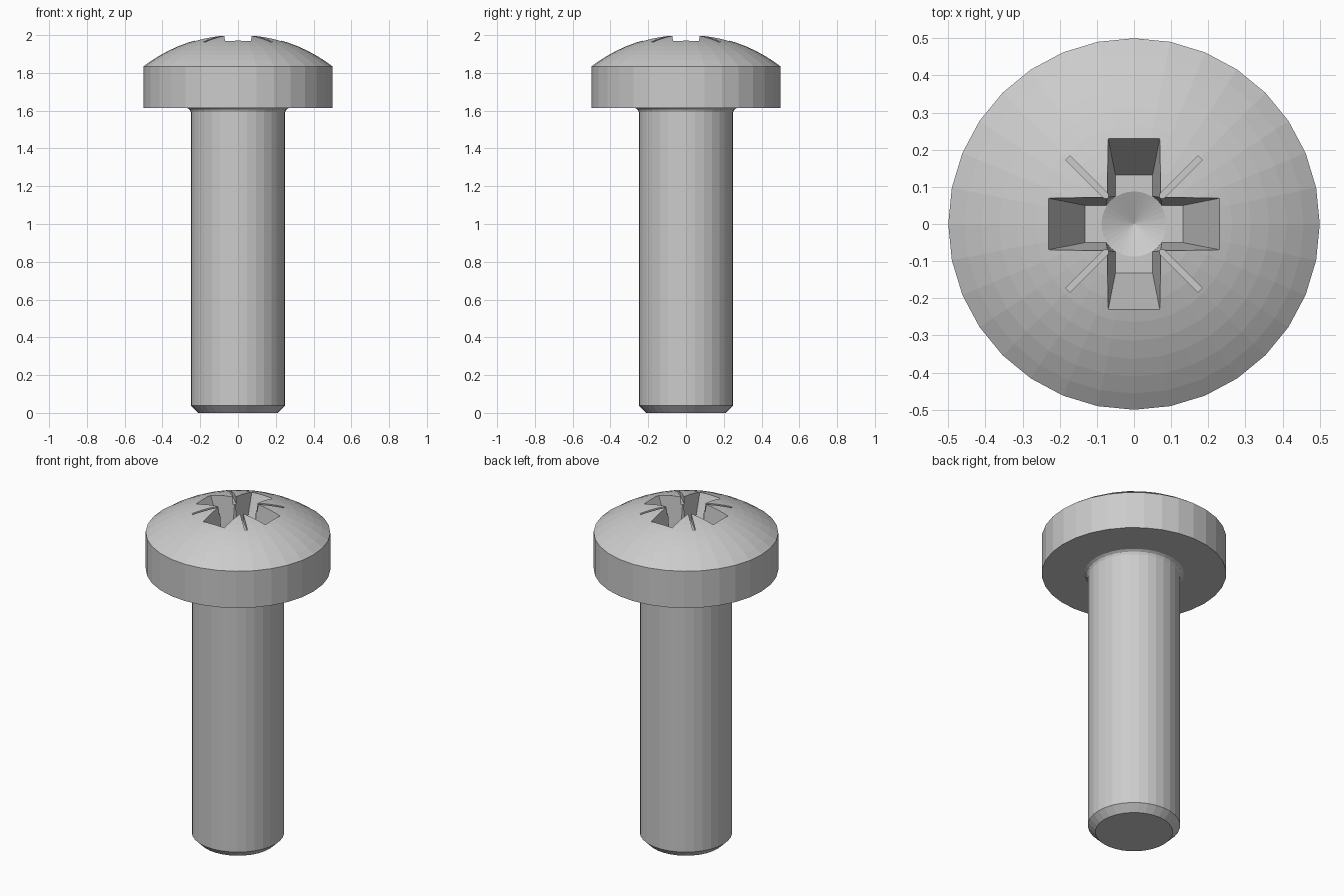
import bpy, bmesh, math

if "Cube" in bpy.data.objects:
    bpy.data.objects.remove(bpy.data.objects["Cube"])

SIDES = 32


def make_object(name, bm):
    bmesh.ops.recalc_face_normals(bm, faces=bm.faces[:])
    mesh = bpy.data.meshes.new(name)
    bm.to_mesh(mesh)
    bm.free()
    obj = bpy.data.objects.new(name, mesh)
    bpy.context.collection.objects.link(obj)
    return obj


def lathe(name, profile, sides=SIDES):
    """Revolve (radius, z) points about z; end points on the axis become poles."""
    bm = bmesh.new()
    rings = []
    for r, z in profile:
        if r < 1e-6:
            rings.append([bm.verts.new((0, 0, z))] * sides)
        else:
            rings.append([bm.verts.new((r * math.cos(math.tau * i / sides),
                                        r * math.sin(math.tau * i / sides), z))
                          for i in range(sides)])
    for a, b in zip(rings, rings[1:]):
        for i in range(sides):
            j = (i + 1) % sides
            bm.faces.new(list(dict.fromkeys((a[i], a[j], b[j], b[i]))))
    return make_object(name, bm)


def tapered_box(name, low, high, angle):
    """low and high are (half length, half width, z)."""
    bm = bmesh.new()
    bmesh.ops.create_cube(bm, size=2)
    for v in bm.verts:
        l, w, z = high if v.co.z > 0 else low
        v.co = (v.co.x * l, v.co.y * w, z)
    obj = make_object(name, bm)
    obj.rotation_euler.z = math.radians(angle)
    return obj


# Screw body: chamfered tip, shank, small fillet, head rim and domed top
apex, rim_r, rim_z = 2.004, 0.5, 1.835
h = apex - rim_z
R = (rim_r ** 2 + h ** 2) / (2 * h)
a_max = math.asin(rim_r / R)
dome = [(R * math.sin(a_max * (1 - i / 10)),
         apex - R + R * math.cos(a_max * (1 - i / 10))) for i in range(11)]
screw = lathe("screw", [(0, 0), (0.21, 0), (0.25, 0.04), (0.25, 1.592),
                        (0.256, 1.606), (0.27, 1.615), (0.5, 1.615)] + dome)

# Cross recess: two tapered arms, a conical core and shallow diagonal tick marks
cutters = []
for angle in (0, 90):
    cutters.append(tapered_box("recess_arm", (0.132, 0.05, 1.73),
                               (0.284, 0.08, 2.1), angle))
cutters.append(lathe("recess_core", [(0, 1.69), (0.09, 1.731), (0.105, 2.1), (0, 2.1)]))
for angle in (45, 135):
    cutters.append(tapered_box("tick_groove", (0.252, 0.008, 1.955),
                               (0.252, 0.008, 2.1), angle))

for cutter in cutters:
    cutter.hide_render = True
    cutter.display_type = 'WIRE'
    mod = screw.modifiers.new(cutter.name, 'BOOLEAN')
    mod.operation = 'DIFFERENCE'
    mod.solver = 'EXACT'
    mod.object = cutter
